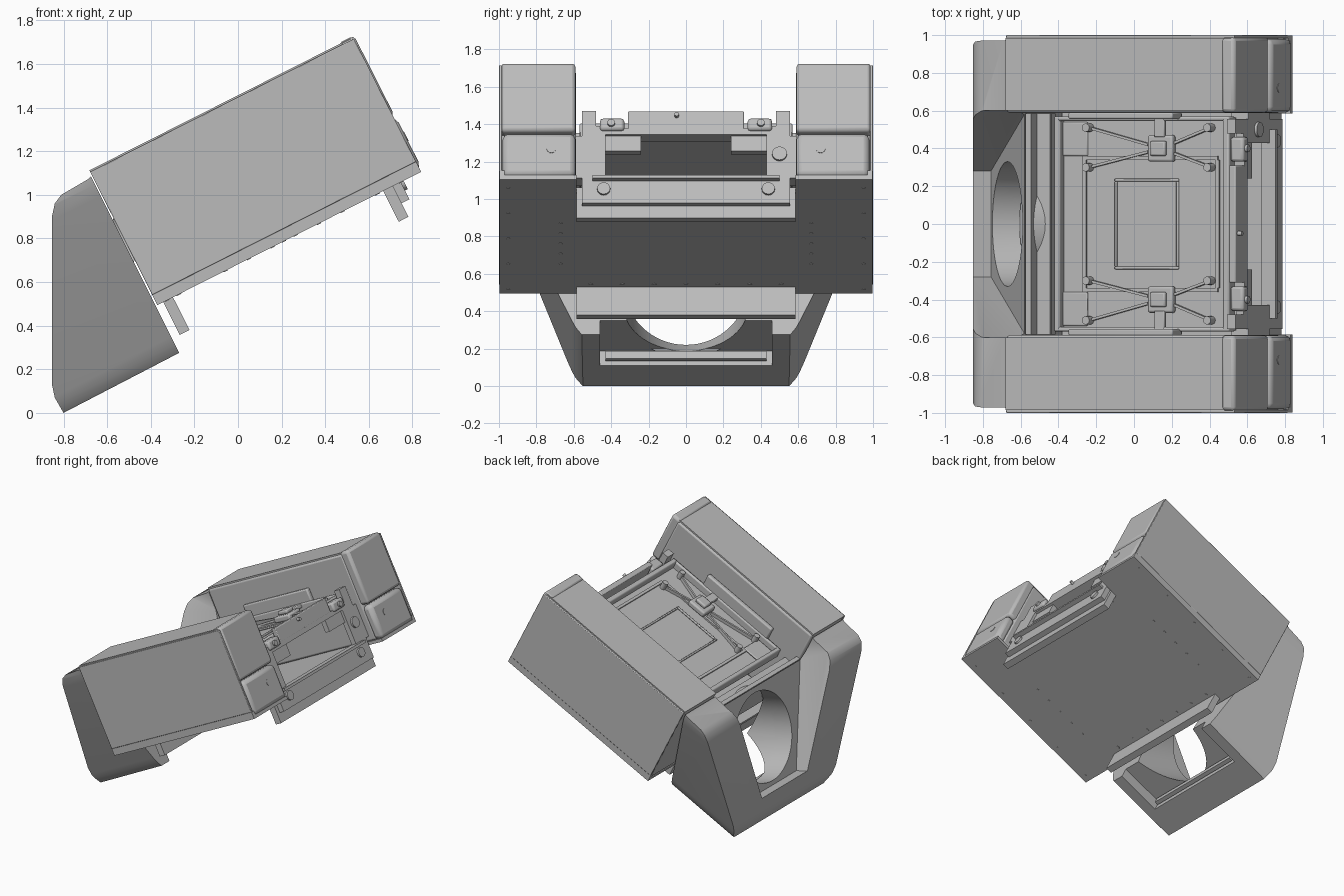
import bpy, bmesh, math
from mathutils import Matrix, Vector

if "Cube" in bpy.data.objects:
    bpy.data.objects.remove(bpy.data.objects["Cube"])

grey = bpy.data.materials.new("mid_grey")
grey.use_nodes = True
GREY = (0.5, 0.5, 0.5, 1)
grey.diffuse_color = GREY
grey.node_tree.nodes["Principled BSDF"].inputs["Base Color"].default_value = GREY


def frame(x, z, degrees):
    return Matrix.Translation((x, 0, z)) @ Matrix.Rotation(-math.radians(degrees), 4, 'Y')


BODY = frame(-0.375, 0.505, 26.8)    # tilted main body
RING = frame(-0.67, 0.54, -14)       # rear opening
WORLD = Matrix.Identity(4)


def finish(name, bm, mat, bevel=0.0):
    bmesh.ops.transform(bm, matrix=mat, verts=bm.verts)
    bmesh.ops.recalc_face_normals(bm, faces=bm.faces)
    mesh = bpy.data.meshes.new(name)
    bm.to_mesh(mesh)
    bm.free()
    obj = bpy.data.objects.new(name, mesh)
    bpy.context.collection.objects.link(obj)
    mesh.materials.append(grey)
    if bevel:
        mod = obj.modifiers.new("edge_round", 'BEVEL')
        mod.width, mod.segments, mod.limit_method = bevel, 2, 'ANGLE'
    return obj


def box(name, u, y, v, bevel=0.0, mat=BODY):
    bm = bmesh.new()
    size = Vector((u[1] - u[0], y[1] - y[0], v[1] - v[0]))
    mid = Vector((u[0] + u[1], y[0] + y[1], v[0] + v[1])) / 2
    bmesh.ops.create_cube(bm, size=1, matrix=Matrix.Translation(mid) @ Matrix.Diagonal(size).to_4x4())
    return finish(name, bm, mat, bevel)


def pair(name, u, y, v, bevel=0.0):
    for side, s in (("left", 1), ("right", -1)):
        box(f"{name}_{side}", u, sorted((s * y[0], s * y[1])), v, bevel)


def prism(name, pts, axis, lo, hi, mat=WORLD):
    """Extrude a 2D profile along x (pts are y,z) or y (pts are x,z)."""
    bm = bmesh.new()
    place = (lambda a, b: (lo, a, b)) if axis == 'x' else (lambda a, b: (a, lo, b))
    face = bm.faces.new([bm.verts.new(place(a, b)) for a, b in pts])
    out = bmesh.ops.extrude_face_region(bm, geom=[face])
    step = Vector((hi - lo, 0, 0)) if axis == 'x' else Vector((0, hi - lo, 0))
    bmesh.ops.translate(bm, vec=step, verts=[g for g in out["geom"] if isinstance(g, bmesh.types.BMVert)])
    return finish(name, bm, mat)


def rod(name, center, radius, length, axis='z', mat=BODY, sides=16):
    bm = bmesh.new()
    turn = Matrix.Rotation(math.pi / 2, 4, 'Y') if axis == 'x' else WORLD
    bmesh.ops.create_cone(bm, cap_ends=True, segments=sides, radius1=radius, radius2=radius,
                          depth=length, matrix=Matrix.Translation(center) @ turn)
    return finish(name, bm, mat)


def carve(obj, cutter, mode='DIFFERENCE'):
    mod = obj.modifiers.new("cut", 'BOOLEAN')
    mod.operation, mod.object, mod.solver = mode, cutter, 'EXACT'
    bpy.context.view_layer.update()
    mesh = bpy.data.meshes.new_from_object(obj.evaluated_get(bpy.context.evaluated_depsgraph_get()))
    obj.modifiers.clear()
    obj.data = mesh
    bpy.data.objects.remove(cutter)


def mirrored(half):
    return half + [(-y, z) for y, z in reversed(half)]


# Rear bracket: side profile crossed with an outline that flares upward along the body tilt
bracket = prism("rear_bracket", [(-0.80, 0.0), (-0.27, 0.275), (-0.675, 1.085), (-0.69, 1.07), (-0.81, 1.0),
                                 (-0.84, 0.96), (-0.853, 0.9), (-0.853, 0.13), (-0.84, 0.07)], 'y', -1.1, 1.1)
outline = mirrored([(0.52, -0.29), (0.56, -0.25), (0.59, -0.21), (0.61, -0.17), (0.94, 0.55),
                    (0.965, 0.61), (0.975, 0.66), (0.975, 1.0)])
carve(bracket, prism("outline_cutter", outline, 'x', -1.2, 0.4, BODY), 'INTERSECT')
valley = mirrored([(0.28, -0.36), (0.6, 0.42), (0.6, 0.95)])
carve(bracket, prism("valley_cutter", valley, 'x', -0.7, 0.0, RING))
carve(bracket, box("top_cutter", (-0.1, 0.6), (-0.598, 0.598), (0.42, 1), mat=RING))
carve(bracket, rod("hole_cutter", (0, 0, 0), 0.33, 1.4, 'x', RING, 64))
carve(bracket, box("pocket_cutter", (-0.37, 0.1), (-0.46, 0.46), (-0.4, -0.17)))

# Ring lining the rear opening
ring = rod("opening_ring", (0.08, 0, 0), 0.365, 0.14, 'x', RING, 64)
carve(ring, rod("ring_cutter", (0.08, 0, 0), 0.33, 1, 'x', RING, 64))
box("pocket_ledge", (-0.36, -0.33), (-0.43, 0.43), (-0.235, -0.19))

# Side housings with split front caps and thin outer covers
pair("side_housing", (0.0, 1.3), (0.588, 0.985), (0.012, 0.67), 0.015)
pair("upper_front_cap", (1.28, 1.362), (0.59, 0.99), (0.275, 0.685), 0.02)
pair("lower_front_cap", (1.28, 1.365), (0.59, 0.98), (0.005, 0.265), 0.03)
pair("outer_cover", (0.0, 1.355), (0.983, 1.0), (0.04, 0.672), 0.004)
pair("top_cover", (0.0, 1.34), (0.60, 0.985), (0.665, 0.68))
pair("cover_foot", (0.0, 1.355), (0.97, 0.998), (0.0, 0.04))
for s in (-1, 1):
    rod("cap_screw", (1.36, s * 0.72, 0.165), 0.025, 0.016, 'x')

# Belly plate and its two flanges
box("belly_plate", (0.0, 1.21), (-0.998, 0.998), (-0.012, 0.012))
pair("belly_plate_front", (1.21, 1.355), (0.585, 0.998), (-0.012, 0.012))
box("rear_flange", (0.03, 0.08), (-0.585, 0.585), (-0.18, 0))
box("front_flange", (1.16, 1.21), (-0.585, 0.585), (-0.17, 0.0))
for i in range(7):
    y = -0.51 + 0.17 * i
    rod("flange_screw", (1.13, y, -0.012), 0.012, 0.006)
    rod("flange_screw", (0.11, y, -0.012), 0.012, 0.006)
for s in (-1, 1):
    for i in range(5):
        rod("belly_screw", (0.05 + 0.3 * i, s * 0.95, -0.012), 0.01, 0.006)
        rod("belly_screw", (0.35 + 0.12 * i, s * 0.67, -0.012), 0.01, 0.006)

# Rear wall and cross strips behind the tray
box("rear_wall", (0.0, 0.03), (-0.585, 0.585), (0.15, 0.44))
box("rear_strip", (0.03, 0.105), (-0.585, 0.585), (0.34, 0.365))

# Tray with raised rim
box("tray_floor", (0.16, 1.19), (-0.565, 0.565), (0.325, 0.355))
box("tray_rear_rim", (0.15, 0.185), (-0.565, 0.565), (0.33, 0.41), 0.01)
box("tray_front_rim", (1.15, 1.19), (-0.565, 0.565), (0.33, 0.41), 0.01)
pair("tray_side_rim", (0.15, 1.19), (0.545, 0.57), (0.33, 0.41), 0.01)
pair("side_rail", (0.28, 0.9), (0.555, 0.592), (0.38, 0.50), 0.01)
pair("rear_corner_pad", (0.18, 0.33), (0.36, 0.54), (0.355, 0.37), 0.01)

# Framed panel in the tray centre
pair("panel_side_frame", (0.49, 0.87), (0.225, 0.24), (0.355, 0.37), 0.005)
for u in (0.49, 0.855):
    box("panel_end_frame", (u, u + 0.015), (-0.225, 0.225), (0.355, 0.37), 0.005)

# Tray step border, posts, latches and radiating ribs
pair("floor_step_side", (0.30, 1.10), (0.34, 0.36), (0.355, 0.367))
for u in (0.30, 1.09):
    box("floor_step_end", (u, u + 0.02), (-0.34, 0.34), (0.355, 0.367))
for s in (-1, 1):
    for u in (0.34, 1.06):
        for y in (0.30, 0.51):
            rod("tray_post", (u, s * y, 0.38), 0.022, 0.06)
            rib_dir = Vector((u - 0.77, s * (y - 0.40), 0))
            turn = Matrix.Rotation(math.atan2(rib_dir.y, rib_dir.x), 4, 'Z')
            place = BODY @ Matrix.Translation((0.77, s * 0.40, 0)) @ turn
            box("tray_rib", (0.08, rib_dir.length), (-0.007, 0.007), (0.355, 0.38), mat=place)
pair("latch_base", (0.70, 0.85), (0.33, 0.47), (0.355, 0.40), 0.012)
pair("latch_cap", (0.73, 0.82), (0.36, 0.44), (0.40, 0.43), 0.01)
pair("latch_arm", (0.745, 0.805), (0.46, 0.56), (0.38, 0.41), 0.006)

# Open front frame between the housings
box("front_sill", (1.21, 1.25), (-0.555, 0.555), (-0.10, 0.05))
box("sill_shelf", (1.20, 1.285), (-0.50, 0.50), (0.03, 0.05))
box("front_top_bar", (1.21, 1.25), (-0.31, 0.31), (0.34, 0.45), 0.006)
box("front_bar_shelf", (1.16, 1.25), (-0.50, 0.50), (0.31, 0.345))
pair("front_pillar", (1.21, 1.25), (0.43, 0.555), (0.05, 0.36))
pair("front_ear", (1.20, 1.25), (0.48, 0.555), (0.34, 0.45))
pair("front_clip", (1.19, 1.27), (0.33, 0.46), (0.33, 0.40), 0.015)
pair("front_inner_web", (1.19, 1.23), (0.24, 0.43), (0.22, 0.32))
pair("front_side_link", (1.15, 1.25), (0.55, 0.60), (0.05, 0.30))
for s in (-1, 1):
    rod("sill_knob", (1.255, s * 0.44, -0.02), 0.035, 0.02, 'x')
    rod("clip_knob", (1.275, s * 0.40, 0.365), 0.02, 0.02, 'x')
rod("pillar_knob", (1.255, 0.50, 0.19), 0.04, 0.02, 'x')
rod("bar_pin", (1.255, -0.05, 0.42), 0.012, 0.04, 'x')

# Smooth the round parts, keep corners sharp
for o in bpy.context.scene.objects:
    o.select_set(o.type == 'MESH')
    if o.type == 'MESH':
        bpy.context.view_layer.objects.active = o
bpy.ops.object.shade_smooth_by_angle(angle=math.radians(30))
